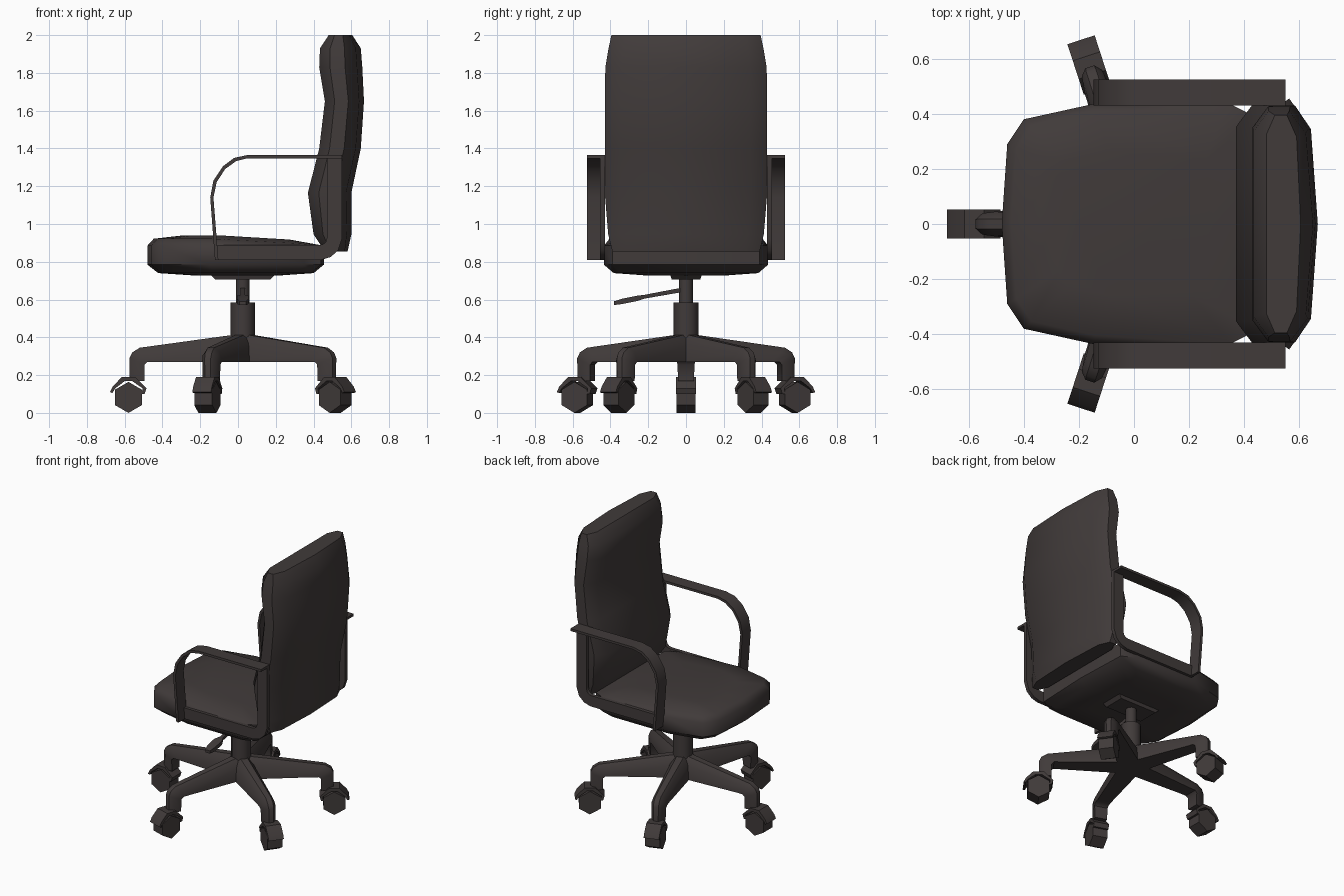
import bpy, bmesh, math
from mathutils import Matrix, Vector

if "Cube" in bpy.data.objects:
    bpy.data.objects.remove(bpy.data.objects["Cube"])

mat = bpy.data.materials.new("dark charcoal")
mat.diffuse_color = (0.052, 0.043, 0.042, 1)
mat.use_nodes = True
mat.node_tree.nodes["Principled BSDF"].inputs["Base Color"].default_value = mat.diffuse_color
HUB = 0.025  # x of the centre column


def finish(name, bm, angle=40):
    bmesh.ops.recalc_face_normals(bm, faces=bm.faces)
    me = bpy.data.meshes.new(name)
    bm.to_mesh(me)
    bm.free()
    me.materials.append(mat)
    me.shade_smooth()
    me.set_sharp_from_angle(angle=math.radians(angle))
    ob = bpy.data.objects.new(name, me)
    bpy.context.collection.objects.link(ob)
    return ob


def loft(name, rings, angle=40, M=Matrix()):
    bm = bmesh.new()
    vs = [[bm.verts.new(M @ Vector(p)) for p in r] for r in rings]
    n = len(vs[0])
    for a, b in zip(vs, vs[1:]):
        for i in range(n):
            bm.faces.new((a[i], a[(i + 1) % n], b[(i + 1) % n], b[i]))
    bm.faces.new(vs[0])
    bm.faces.new(vs[-1])
    return finish(name, bm, angle)


def strip(name, outer, inner, y0, y1, M=Matrix(), angle=40):
    """Band between two matching x/z paths, spanning y0..y1."""
    rings = [[(o[0], y0, o[1]), (o[0], y1, o[1]), (i[0], y1, i[1]), (i[0], y0, i[1])]
             for o, i in zip(outer, inner)]
    return loft(name, rings, angle, M)


def cylinder(name, r, z0, z1, n=12):
    ring = [(HUB + r * math.cos(2 * math.pi * i / n), r * math.sin(2 * math.pi * i / n)) for i in range(n)]
    return loft(name, [[(x, y, z) for x, y in ring] for z in (z0, z1)])


# Seat cushion: plan outline stacked in insets
half = [(-.46, .29), (-.40, .38), (-.15, .435), (.35, .435), (.44, .39)]
plan = [(-.48, 0)] + half + [(.455, 0)] + [(x, -y) for x, y in reversed(half)]
rings = []
for s, z in ((.5, .728), (.88, .74), (1, .785), (1, .885), (.93, .922), (.6, .94)):
    rings.append([(x * s, y * s, z - (max(0, x * s + .1) * .06 if z > .9 else 0)) for x, y in plan])
loft("seat", rings, 50)

# Backrest: rounded sections stacked upward (z, front x, rear x, half width)
rings = []
for z, f, b, w in ((.855, .46, .58, .39), (.945, .40, .60, .412), (1.165, .37, .60, .43),
                   (1.4, .43, .65, .43), (1.65, .46, .667, .43), (1.83, .43, .658, .427),
                   (1.93, .434, .65, .41), (2.0, .48, .605, .395)):
    t = b - f
    h = [(f, w * .82), (f + t * .25, w), (b - t * .4, w), (b - t * .12, w * .8)]
    rings.append([(f, 0, z)] + [(x, y, z) for x, y in h] + [(b, 0, z)] + [(x, -y, z) for x, y in reversed(h)])
loft("backrest", rings, 50)

# Armrests: wide thin strap over an upright flat bracket
strap = [(.55, 1.365), (.05, 1.365), (-.02, 1.35), (-.08, 1.305), (-.13, 1.23), (-.147, 1.14), (-.122, .81)]
strap_in = [(.55, 1.348), (.05, 1.348), (-.01, 1.333), (-.068, 1.291), (-.113, 1.222), (-.13, 1.14), (-.104, .81)]
brk = [(-.115, .81), (.44, .81), (.49, .825), (.53, .86), (.55, .92), (.55, 1.36)]
brk_in = [(-.115, .888), (.43, .888), (.45, .892), (.465, .905), (.472, .93), (.472, 1.36)]
for side, s in (("left", 1), ("right", -1)):
    strip(side + "_arm_strap", strap, strap_in, s * .43, s * .525)
    strip(side + "_arm_bracket", brk, brk_in, s * .43, s * .455)

# Column, seat plate and hub
cylinder("column", .065, .28, .585)
cylinder("gas_lift", .036, .58, .72)
loft("seat_plate", [[(HUB + sx * a, sy * b, z) for sx, sy in ((-1, -1), (1, -1), (1, 1), (-1, 1))]
                    for a, b, z in ((.145, .075, .706), (.175, .085, .735))], 20)

# Height lever with paddle end
rings = []
for y, z, w, t in ((0, .655, .012, .012), (-.22, .615, .012, .01), (-.26, .606, .03, .014),
                   (-.34, .59, .03, .014), (-.38, .581, .018, .01)):
    rings.append([(HUB - w, y, z - t), (HUB + w, y, z - t), (HUB + w, y, z + t), (HUB - w, y, z + t)])
loft("height_lever", rings)

# Five legs with casters (built along +x, then turned)
fender = [(.703, .11), (.688, .14), (.64, .19), (.57, .19), (.51, .13), (.52, .10)]
fender_in = [(.69, .105), (.675, .13), (.625, .168), (.585, .168), (.53, .13), (.535, .10)]
for k in range(5):
    M = Matrix.Translation((HUB, 0, 0)) @ Matrix.Rotation(math.radians(180 + 72 * k), 4, 'Z')
    rings = []
    for (tx, tz), (bx, bz), wt, wb in (((0, .42), (0, .27), .04, .075), ((.545, .345), (.46, .27), .03, .048),
                                       ((.585, .32), (.505, .27), .03, .048), ((.60, .29), (.52, .255), .028, .045),
                                       ((.60, .17), (.52, .17), .026, .042)):
        mx, mz = tx * .7 + bx * .3, tz * .7 + bz * .3
        rings.append([(bx, -wb, bz), (mx, -wb * .85, mz), (tx, -wt * .6, tz),
                      (tx, wt * .6, tz), (mx, wb * .85, mz), (bx, wb, bz)])
    loft(f"leg_{k}", rings, 45, M)
    strip(f"caster_fender_{k}", fender, fender_in, -.052, .052, M, 30)
    hexa = [(.605 + .082 * math.sin(math.pi * i / 3), .082 + .082 * math.cos(math.pi * i / 3)) for i in range(6)]
    loft(f"caster_wheel_{k}", [[(x, y, z) for x, z in hexa] for y in (-.05, .05)], 30, M)
